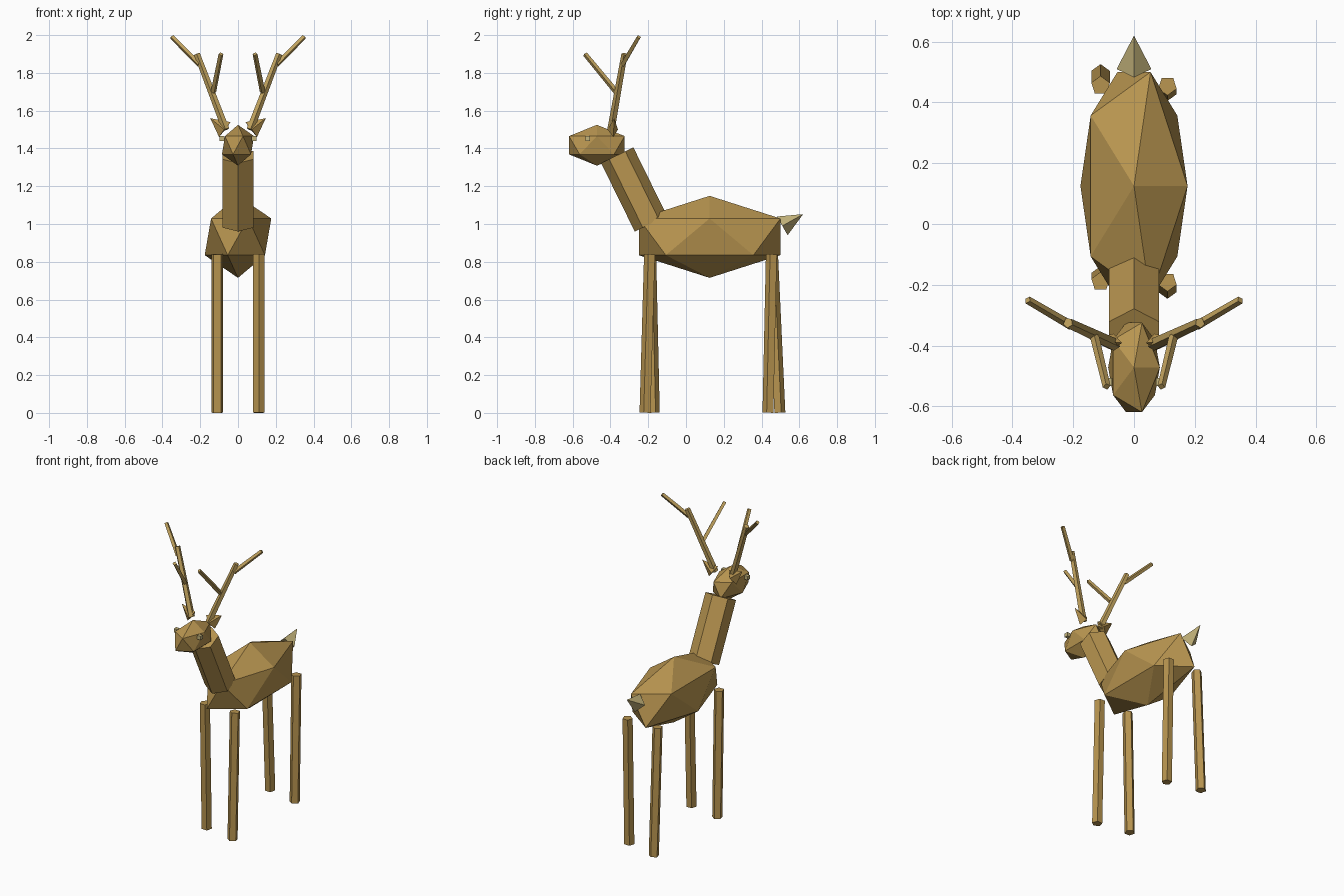
import bpy
from mathutils import Vector

if "Cube" in bpy.data.objects:
    bpy.data.objects.remove(bpy.data.objects["Cube"])


def material(name, rgb):
    m = bpy.data.materials.new(name)
    m.diffuse_color = (*rgb, 1)
    m.use_nodes = True
    m.node_tree.nodes["Principled BSDF"].inputs["Base Color"].default_value = m.diffuse_color
    return m


HIDE = material("hide", (0.48, 0.30, 0.08))
HORN = material("horn", (0.53, 0.36, 0.11))
PALE = material("pale_fur", (0.56, 0.46, 0.20))


def finish(name, mat):
    ob = bpy.context.object
    ob.name = name
    ob.data.materials.append(mat)
    return ob


def blob(name, centre, scale, mat):
    """Stretched icosahedron."""
    bpy.ops.mesh.primitive_ico_sphere_add(subdivisions=1, radius=1, location=centre)
    ob = finish(name, mat)
    ob.scale = scale
    return ob


def rod(name, a, b, r1, r2, sides, mat, flat=1.0):
    """Prism or cone from point a to point b; flat squashes it sideways."""
    a, b = Vector(a), Vector(b)
    d = b - a
    bpy.ops.mesh.primitive_cone_add(vertices=sides, radius1=r1, radius2=r2,
                                    depth=d.length, location=(a + b) / 2)
    ob = finish(name, mat)
    ob.rotation_euler = d.to_track_quat('Z', 'Y').to_euler()
    ob.scale = (flat, 1, 1)
    return ob


# Body, neck, head, tail
blob("body", (0, 0.125, 0.932), (0.197, 0.441, 0.217), HIDE)
rod("neck", (0, -0.186, 1.002), (0, -0.364, 1.364), 0.095, 0.095, 6, HIDE)
blob("head", (0, -0.472, 1.417), (0.095, 0.173, 0.108), HIDE)
rod("tail", (0, 0.51, 0.99), (0, 0.62, 1.052), 0.057, 0, 4, PALE)

# Legs in a walking stance: side, hip y, foot y
for name, x, hip, foot in (("front_leg_left", -0.11, -0.19, -0.171),
                           ("front_leg_right", 0.11, -0.19, -0.214),
                           ("back_leg_left", -0.11, 0.455, 0.494),
                           ("back_leg_right", 0.11, 0.455, 0.437)):
    rod(name, (x, foot, 0.001), (x, hip, 0.84), 0.032, 0.032, 5, HIDE)

# Ears, eyes and antlers on both sides
for side, s in (("left", -1), ("right", 1)):
    rod("ear_" + side, (0.07 * s, -0.388, 1.50), (0.147 * s, -0.38, 1.56),
        0.05, 0, 4, HIDE, flat=0.55)
    bpy.ops.mesh.primitive_cube_add(size=0.025, location=(0.085 * s, -0.52, 1.453))
    finish("eye_" + side, PALE)
    rod("antler_beam_" + side, (0.064 * s, -0.396, 1.50), (0.217 * s, -0.325, 1.90),
        0.021, 0.017, 5, HORN)
    rod("antler_front_tine_" + side, (0.13 * s, -0.37, 1.70), (0.09 * s, -0.535, 1.90),
        0.015, 0.013, 4, HORN)
    rod("antler_outer_tine_" + side, (0.205 * s, -0.335, 1.845), (0.35 * s, -0.25, 1.99),
        0.015, 0.013, 4, HORN)
